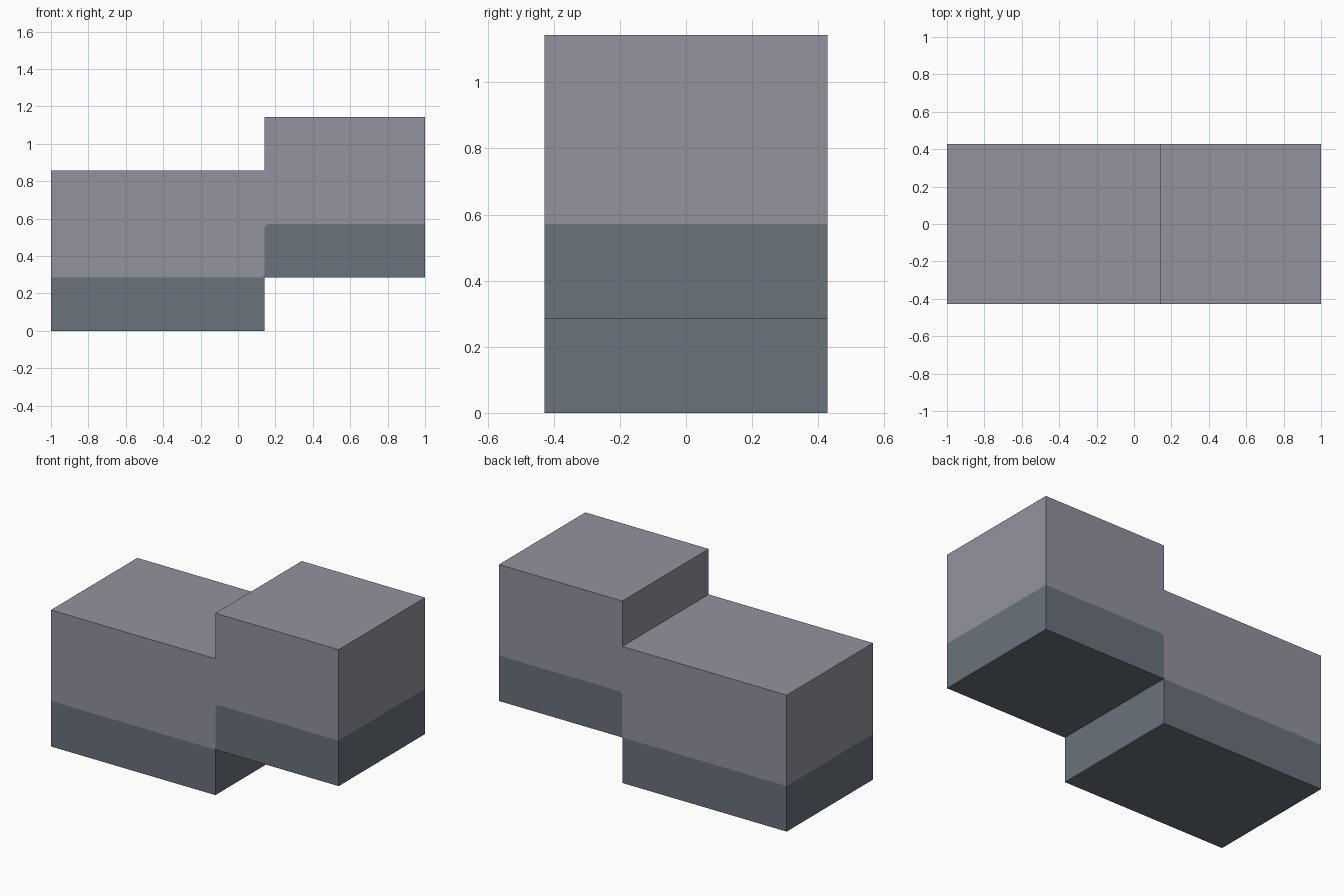
import bpy
import bmesh

cube = bpy.data.objects.get("Cube")
if cube:
    bpy.data.objects.remove(cube, do_unlink=True)


def make_material(name, rgb):
    mat = bpy.data.materials.new(name)
    mat.use_nodes = True
    colour = (*rgb, 1.0)
    mat.diffuse_color = colour
    bsdf = next(n for n in mat.node_tree.nodes if n.type == "BSDF_PRINCIPLED")
    bsdf.inputs["Base Color"].default_value = colour
    bsdf.inputs["Roughness"].default_value = 0.8
    return mat


UNIT = 2 / 7           # height of one step
STEP = UNIT / 2        # x position of the step
DEPTH = 1.5 * UNIT     # half depth in y
B = 0.015              # small chamfer of the colour boundary

# Colour boundary, left to right, in x and z
seam = [(-1, UNIT), (STEP - B, UNIT), (STEP, UNIT + B),
        (STEP, 2 * UNIT - B), (STEP + B, 2 * UNIT), (1, 2 * UNIT)]
# Outer edges above and below the boundary, right to left and left to right
top_edge = [(1, 4 * UNIT), (STEP, 4 * UNIT), (STEP, 3 * UNIT), (-1, 3 * UNIT)]
base_edge = [(-1, 0), (STEP, 0), (STEP, UNIT), (1, UNIT)]

bm = bmesh.new()


def add_rows(points):
    """One vertex on the front and one on the back for every profile point."""
    return [tuple(bm.verts.new((x, y, z)) for y in (-DEPTH, DEPTH)) for x, z in points]


seam_rows, top_rows, base_rows = (add_rows(p) for p in (seam, top_edge, base_edge))


def add_band(loop, outer, material):
    """Front and back faces of one colour band, plus its outer walls."""
    for side in (0, 1):
        bm.faces.new([row[side] for row in loop]).material_index = material
    for a, b in zip(outer, outer[1:]):
        bm.faces.new((a[0], b[0], b[1], a[1])).material_index = material


# Upper stone band
add_band(seam_rows + top_rows, [seam_rows[-1]] + top_rows + [seam_rows[0]], 0)
# Lower slate band
add_band(base_rows + seam_rows[::-1], [seam_rows[0]] + base_rows + [seam_rows[-1]], 1)

bmesh.ops.recalc_face_normals(bm, faces=bm.faces[:])
mesh = bpy.data.meshes.new("stepped_wall_block")
bm.to_mesh(mesh)
bm.free()

mesh.materials.append(make_material("stone grey", (0.285, 0.29, 0.34)))
mesh.materials.append(make_material("dark slate", (0.143, 0.168, 0.202)))
block = bpy.data.objects.new("stepped_wall_block", mesh)
bpy.context.scene.collection.objects.link(block)
